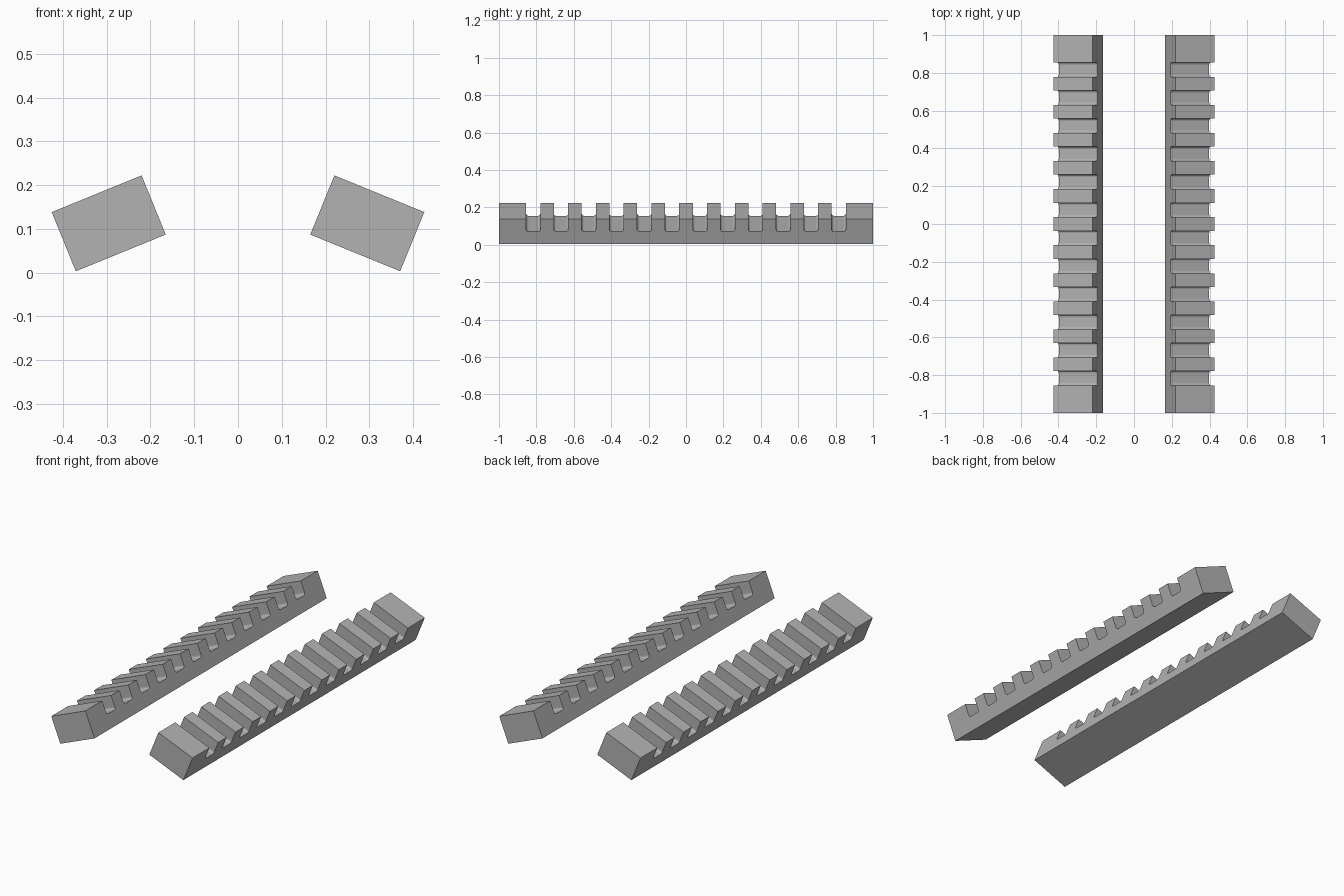
import bpy, bmesh, math
from mathutils import Matrix, Vector

if "Cube" in bpy.data.objects:
    bpy.data.objects.remove(bpy.data.objects["Cube"])

WIDTH, HEIGHT, DEPTH = 0.222, 0.146, 0.073
NOTCHES, PITCH, GAP, FILLET = 12, 0.1485, 0.076, 0.012
TILT = math.atan2(0.084, 0.206)
CENTRE = Vector((0.2955, 0, 0.1125))

grey = bpy.data.materials.new("grey")
grey.diffuse_color = (0.45, 0.45, 0.45, 1)
grey.use_nodes = True
grey.node_tree.nodes["Principled BSDF"].inputs["Base Color"].default_value = grey.diffuse_color


def side_profile():
    """Outline of a bar along its length, with round-cornered notches in the top."""
    top, floor = HEIGHT / 2, HEIGHT / 2 - DEPTH
    pts = [(1, -top), (1, top)]
    for i in reversed(range(NOTCHES)):
        y = (i - (NOTCHES - 1) / 2) * PITCH
        half = GAP / 2
        pts.append((y + half, top))
        for side in (1, -1):
            cy = y + side * (half - FILLET)
            steps = range(4) if side == 1 else reversed(range(4))
            for k in steps:
                a = k / 3 * math.pi / 2
                pts.append((cy + side * FILLET * math.cos(a),
                            floor + FILLET - FILLET * math.sin(a)))
        pts.append((y - half, top))
    return pts + [(-1, top), (-1, -top)]


def notched_bar(name, side):
    """Extrude the outline across the bar, then tilt it outward and place it."""
    bm = bmesh.new()
    face = bm.faces.new([bm.verts.new((-WIDTH / 2, y, z)) for y, z in side_profile()])
    ext = bmesh.ops.extrude_face_region(bm, geom=[face])
    moved = [v for v in ext["geom"] if isinstance(v, bmesh.types.BMVert)]
    bmesh.ops.translate(bm, verts=moved, vec=(WIDTH, 0, 0))
    place = Matrix.Translation((side * CENTRE.x, 0, CENTRE.z))
    bm.transform(place @ Matrix.Rotation(side * TILT, 4, "Y"))
    bmesh.ops.recalc_face_normals(bm, faces=bm.faces)
    mesh = bpy.data.meshes.new(name)
    bm.to_mesh(mesh)
    bm.free()
    mesh.materials.append(grey)
    obj = bpy.data.objects.new(name, mesh)
    bpy.context.collection.objects.link(obj)


# mirrored pair of tilted, notched bars
notched_bar("left_notched_bar", -1)
notched_bar("right_notched_bar", 1)
